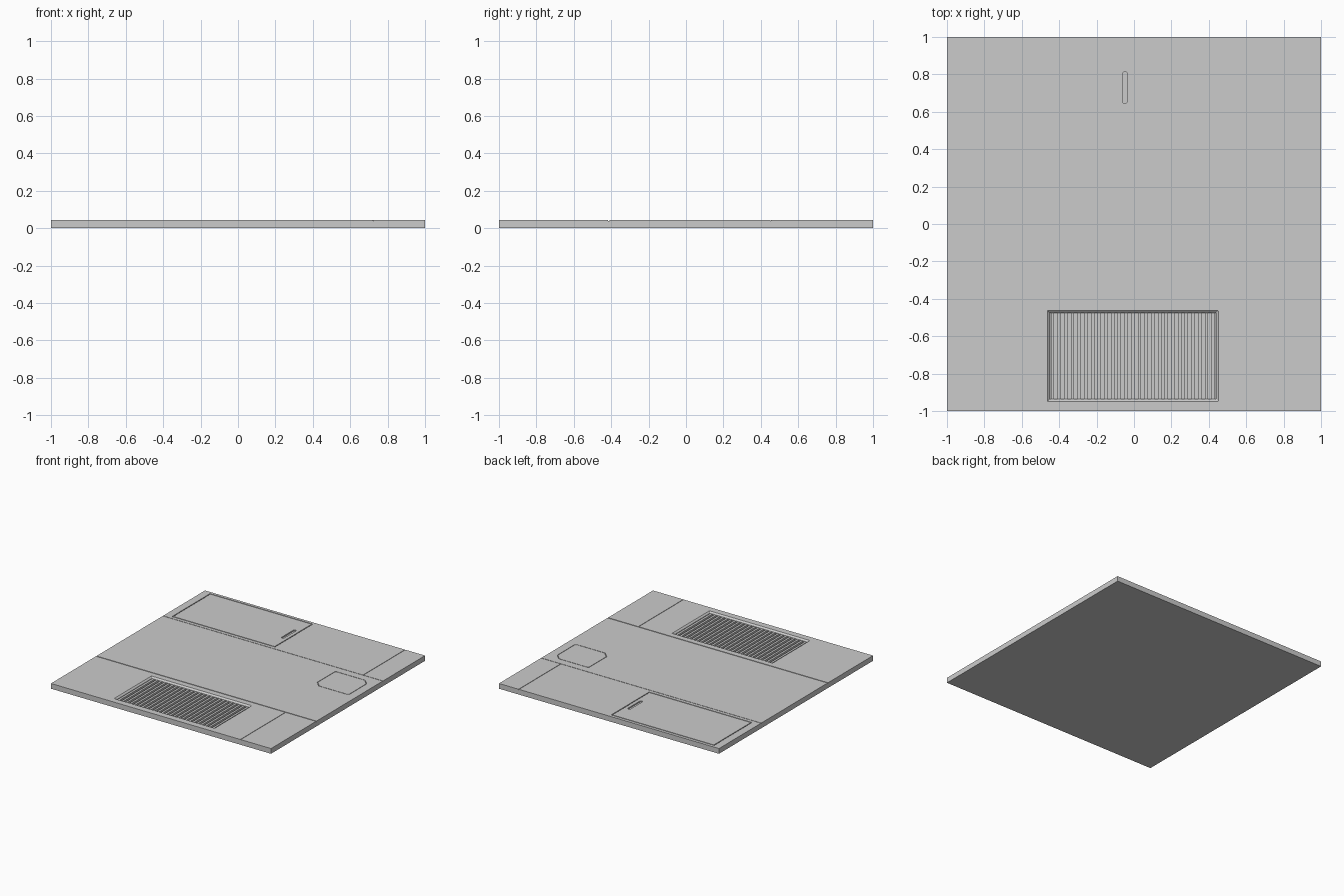
import bpy, bmesh, math

if "Cube" in bpy.data.objects:
    bpy.data.objects.remove(bpy.data.objects["Cube"])

TOP = 0.043


def finish(name, bm):
    bmesh.ops.recalc_face_normals(bm, faces=bm.faces)
    me = bpy.data.meshes.new(name)
    bm.to_mesh(me)
    bm.free()
    ob = bpy.data.objects.new(name, me)
    bpy.context.collection.objects.link(ob)
    return ob


def outline(x0, x1, y0, y1, cuts, inset=0.0):
    # rectangle with clipped corners: lower left, lower right, upper right, upper left
    x0, x1, y0, y1 = x0 + inset, x1 - inset, y0 + inset, y1 - inset
    a, b, c, d = [max(k - 0.586 * inset, 0.0005) for k in cuts]
    return [(x0, y0 + a), (x0 + a, y0), (x1 - b, y0), (x1, y0 + b),
            (x1, y1 - c), (x1 - c, y1), (x0 + d, y1), (x0, y1 - d)]


def loft(name, loops, closed=False):
    # bridge successive loops; closed makes a ring, otherwise both ends are capped
    bm = bmesh.new()
    vs = [[bm.verts.new((x, y, z)) for x, y in pts] for pts, z in loops]
    n = len(vs[0])
    pairs = list(zip(vs, vs[1:])) + ([(vs[-1], vs[0])] if closed else [])
    for p, q in pairs:
        for i in range(n):
            j = (i + 1) % n
            bm.faces.new((p[i], p[j], q[j], q[i]))
    if not closed:
        bm.faces.new(vs[0])
        bm.faces.new(vs[-1])
    return finish(name, bm)


def box(name, x0, x1, y0, y1, z0, z1):
    pts = [(x0, y0), (x1, y0), (x1, y1), (x0, y1)]
    return loft(name, [(pts, z0), (pts, z1)])


def ring(name, rect, cuts, width, depth):
    a, b = outline(*rect, cuts), outline(*rect, cuts, width)
    return loft(name, [(a, TOP - depth), (a, TOP + 0.02), (b, TOP + 0.02), (b, TOP - depth)], True)


plate = box("floor_plate", -1, 1, -1, 1, 0, TOP)
up = TOP + 0.02
cutters = []

# Seams between the floor panels
for n, (x0, x1, y0, y1, d) in enumerate([
        (-1.1, 1.1, 0.451, 0.455, 0.005), (-1.1, 1.1, -0.416, -0.409, 0.005),
        (0.818, 0.822, 0.453, 1.1, 0.0045), (0.721, 0.725, -1.1, -0.412, 0.0045)]):
    cutters.append(box("seam_cutter_%d" % n, x0, x1, y0, y1, TOP - d, up))

# Hatch outline and access cover outline
cutters.append(ring("hatch_cutter", (-0.938, -0.002, 0.482, 0.976),
                    (0.001,) * 4, 0.007, 0.006))
cutters.append(ring("cover_cutter", (0.612, 0.931, 0.106, 0.390),
                    (0.048, 0.010, 0.048, 0.010), 0.004, 0.005))

# Hatch handle slot with round ends
cx, y0, y1, r = -0.0485, 0.655, 0.804, 0.0115
slot = [(cx + r * math.cos(math.pi * (i / 6 + e)), y + r * math.sin(math.pi * (i / 6 + e)))
        for e, y in ((0, y1), (1, y0)) for i in range(7)]
cutters.append(loft("handle_cutter", [(slot, TOP - 0.01), (slot, up)]))

# Grille recess with sloping rim
rect = (-0.463, 0.451, -0.948, -0.463)
tiny = (0.001,) * 4
cutters.append(loft("grille_cutter", [
    (outline(*rect, tiny, 0.013), TOP - 0.03), (outline(*rect, tiny, 0.013), TOP - 0.012),
    (outline(*rect, tiny), TOP), (outline(*rect, tiny), up)]))

for c in cutters:
    m = plate.modifiers.new(c.name, 'BOOLEAN')
    m.operation, m.solver, m.object = 'DIFFERENCE', 'EXACT', c
bpy.context.view_layer.objects.active = plate
for m in list(plate.modifiers):
    bpy.ops.object.modifier_apply(modifier=m.name)
for c in cutters:
    bpy.data.objects.remove(c)

# Grille slats
slat = box("grille_slats", -0.445, -0.427, -0.936, -0.475, TOP - 0.031, TOP - 0.012)
arr = slat.modifiers.new("repeat", 'ARRAY')
arr.count = 25
arr.use_relative_offset = False
arr.use_constant_offset = True
arr.constant_offset_displace = (0.0358, 0, 0)
